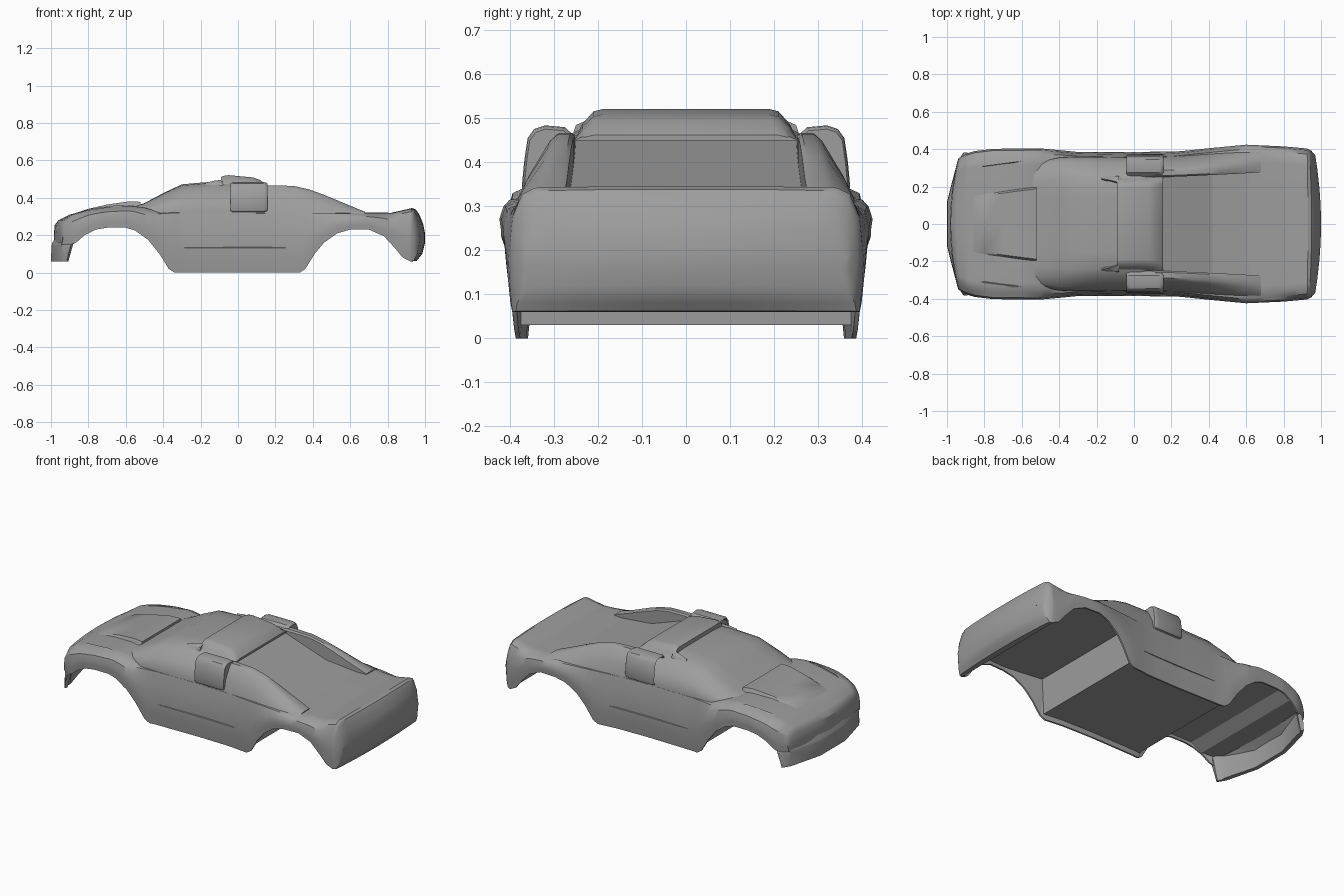
import bpy, bmesh, math

if "Cube" in bpy.data.objects:
    bpy.data.objects.remove(bpy.data.objects["Cube"])

GREY = bpy.data.materials.new("body_grey")
GREY.diffuse_color = (.34, .34, .34, 1)
GREY.use_nodes = True
GREY.node_tree.nodes["Principled BSDF"].inputs["Base Color"].default_value = GREY.diffuse_color


def loft(name, rings, cap=True, mirror=False, angle=32):
    """Skin a sequence of equal-length closed rings."""
    bm = bmesh.new()
    rows = [[bm.verts.new(p) for p in r] for r in rings]
    n = len(rows[0])
    for a, b in zip(rows, rows[1:]):
        for i in range(n):
            j = (i + 1) % n
            bm.faces.new((a[i], a[j], b[j], b[i]))
    if cap:
        bm.faces.new(rows[0])
        bm.faces.new(rows[-1])
    bmesh.ops.remove_doubles(bm, verts=bm.verts, dist=1e-5)
    bmesh.ops.recalc_face_normals(bm, faces=bm.faces)
    me = bpy.data.meshes.new(name)
    bm.to_mesh(me)
    bm.free()
    me.materials.append(GREY)
    me.shade_smooth()
    me.set_sharp_from_angle(angle=math.radians(angle))
    ob = bpy.data.objects.new(name, me)
    bpy.context.collection.objects.link(ob)
    if mirror:
        m = ob.modifiers.new("mirror", 'MIRROR')
        m.use_axis = (False, True, False)
    return ob


def both(x, half):
    """Full ring at x from a half outline whose ends lie on the centre plane."""
    return [(x, y, z) for y, z in half] + [(x, -y, z) for y, z in half[-2:0:-1]]


def interp(prof, x):
    if x <= prof[0][0]:
        return prof[0][1]
    for (x0, v0), (x1, v1) in zip(prof, prof[1:]):
        if x <= x1:
            return v0 + (v1 - v0) * (x - x0) / (x1 - x0)
    return prof[-1][1]


# Body shell: side profiles, hollow underside, plan width and shoulder drop
TOP = [(-.985, .2), (-.98, .255), (-.96, .28), (-.9, .31), (-.8, .337), (-.7, .352), (-.58, .36),
       (-.5, .35), (-.42, .327), (.6, .322), (.82, .32), (.93, .345), (.95, .338), (.97, .31),
       (.99, .26), (1, .21)]
BOTTOM = [(-.985, .15), (-.89, .15), (-.86, .165), (-.82, .2), (-.76, .23), (-.7, .24), (-.6, .24),
          (-.55, .225), (-.48, .175), (-.42, .1), (-.37, .02), (-.34, 0), (.33, 0), (.36, .02),
          (.41, .1), (.46, .16), (.53, .21), (.6, .23), (.7, .23), (.78, .195), (.84, .13),
          (.88, .08), (.92, .06), (.955, .062), (.985, .1), (1, .16)]
INNER = [(-.985, .16), (-.93, .2), (-.81, .21), (-.74, .255), (-.355, .255), (-.345, .03), (.34, .03),
         (.35, .25), (.9, .25), (.92, .062)]
WIDTH = [(-.985, .35), (-.93, .37), (-.85, .39), (-.75, .402), (-.5, .404), (-.4, .395), (-.3, .385),
         (0, .38), (.2, .384), (.4, .405), (.6, .424), (.8, .415), (.93, .403), (.97, .392), (1, .37)]
DROP = [(-.5, .02), (-.35, .007), (.6, .007), (.75, .018)]


def body_half(x):
    w, zt, zb = interp(WIDTH, x), interp(TOP, x), interp(BOTTOM, x)
    h, drop = zt - zb, interp(DROP, x)
    wb = w - .004 - .007 * (1 - zb / .24)
    zi = interp(INNER, x) if x < .92 else zb
    return [(0, zt), (.25 * w, zt), (.5 * w, zt), (.78 * w, zt - .002), (w - .06, zt - .15 * drop),
            (w - .019 - .6 * drop, zt - min(drop, .16 * h)), (w - .009, zb + .76 * h), (w, zb + .45 * h),
            (w - .003, zb + .22 * h), (wb, zb), (wb - .01, zb), (wb - .013, zi),
            (.78 * w, zi), (.5 * w, zi), (.25 * w, zi), (0, zi)]


def bend(ring):
    """Curve the nose and tail in plan."""
    out = []
    for x, y, z in ring:
        q = (y / .36) ** 2
        k = .055 * max(0, (-.88 - x) / .12) - .03 * max(0, (x - .92) / .08)
        out.append((x + k * q, y, z))
    return out


xs = sorted({x for p in (TOP, BOTTOM, WIDTH, INNER) for x, _ in p}
            | {round(-.95 + .05 * i, 2) for i in range(39)})
rings = [both(x, body_half(x)) for x in xs]
flat = lambda r, z0: [(x, y, z0) for x, y, z in r]
rings = [flat(rings[0], .175)] + rings + [flat(rings[-1], .185)]
body = loft("body_shell", [bend(r) for r in rings], cap=False)
for p in body.data.polygons:  # flat facets inside the hollow underside
    if p.normal.z < -.3 and abs(p.center.y) < .36 and p.center.x < .92:
        p.use_smooth = False

# Front bumper: thin wrap-around shell
plan = [(-.915, .383), (-.93, .36), (-.945, .335), (-.975, .22), (-1, .12)]
plan = [(x, -y) for x, y in plan] + plan[::-1]
rings = []
for x, y in plan:
    d, t = (.035, .008) if abs(y) > .35 else (.006, .025)
    rings.append([(x, y * .985, .06), (x + .2 * d, y, .1), (x + d * .6, y, .145), (x + d, y * .985, .157),
                  (x + d + t, y * .94, .2), (x + t, y * .94, .06)])
loft("front_bumper", rings, angle=25)

# Cabin with windscreen, roof and side windows: x, base width, top width, height
rings = []
for x, b, t, z in [(-.62, .285, .24, .345), (-.55, .31, .25, .354), (-.5, .335, .26, .372),
                   (-.4, .357, .272, .425), (-.3, .36, .272, .472), (-.2, .36, .266, .481),
                   (-.1, .358, .26, .488), (.03, .356, .258, .485), (.13, .358, .255, .46)]:
    d = z - .318
    rings.append(both(x, [(0, z), (.55 * t, z), (.88 * t, z - .04 * d), (t + .014, z - .18 * d),
                          (.5 * (t + b) + .02, .318 + .5 * d), (b - .002, .318 + .2 * d),
                          (b, .31), (0, .31)]))
loft("cabin", rings, angle=40)

# Sloping engine cover between the buttresses
loft("engine_cover", [both(x, [(0, z), (w, z), (w, .3), (0, .3)])
                      for x, w, z in [(.1, .27, .462), (.42, .28, .345), (.66, .285, .316)]], angle=10)

# Rear buttresses: x, inner, top outer, base, height
rings = []
for x, i, t, b, z in [(.08, .25, .295, .357, .466), (.2, .252, .297, .362, .467), (.3, .256, .3, .368, .463),
                      (.38, .26, .305, .374, .445), (.46, .264, .312, .38, .416),
                      (.58, .27, .322, .386, .366), (.68, .277, .332, .386, .325)]:
    d = z - .31
    rings.append([(x, i, .31), (x, i, z - .06 * d), (x, i + .008, z), (x, t - .008, z),
                  (x, t + .01, z - .1 * d), (x, .5 * (t + b) + .017, .31 + .45 * d), (x, b, .31)])
loft("rear_buttress", rings, mirror=True, angle=40)

# Roof air scoop and its front cheeks
loft("roof_scoop", [both(x, [(0, z), (w - .02, z), (w, z - .005), (.235, z - .5 * (z - .455)), (.255, .45), (0, .45)])
                    for x, w, z in [(-.09, .21, .512), (-.07, .21, .519), (-.05, .21, .521),
                                    (.08, .21, .509), (.12, .215, .495), (.155, .23, .462)]], angle=40)
loft("roof_scoop_cheek", [[(x, .215, .45), (x, a, z), (x, .25, z - .012), (x, .262, .45)]
                          for x, a, z in [(-.175, .243, .48), (-.13, .235, .491), (-.08, .222, .497)]], mirror=True)

# Side air intakes with recessed mouths
outline = [(.25, .32), (.252, .458), (.275, .48), (.32, .484), (.345, .476), (.36, .455), (.368, .4),
           (.373, .345), (.367, .327), (.35, .322)]


def intake(x, s):
    return [(x, .31 + (y - .31) * s, .4 + (z - .4) * s) for y, z in outline]


loft("side_intake", [intake(.02, .84), intake(-.033, .84), intake(-.04, .92), intake(-.03, 1),
                     intake(.135, 1), intake(.15, .97), intake(.157, .9)], mirror=True)

# Raised hood panel ending in a step
loft("hood_panel", [both(x, [(0, interp(TOP, x) + h), (w - .012, interp(TOP, x) + h),
                             (w, interp(TOP, x) - .004), (0, interp(TOP, x) - .03)])
                    for x, w, h in [(-.9, .155, -.006), (-.85, .16, .001), (-.8, .165, .004), (-.7, .177, .012),
                                    (-.65, .184, .016), (-.58, .193, .021), (-.52, .2, .026)]])

# Fender creases and sill ribs
loft("fender_crease", [[(x, y - .012, z - .02), (x, y, z), (x, y + .03, z - .02)]
                       for x, y, z in [(-.89, .298, .3), (-.8, .31, .34), (-.65, .33, .36), (-.53, .345, .35)]],
     mirror=True)
loft("sill_rib", [[(x, y - .02, .127), (x, y, .129), (x, y, .133), (x, y - .02, .145)]
                  for x, y in [(-.3, .384), (-.2, .386), (0, .385), (.2, .388), (.29, .39)]], mirror=True)
